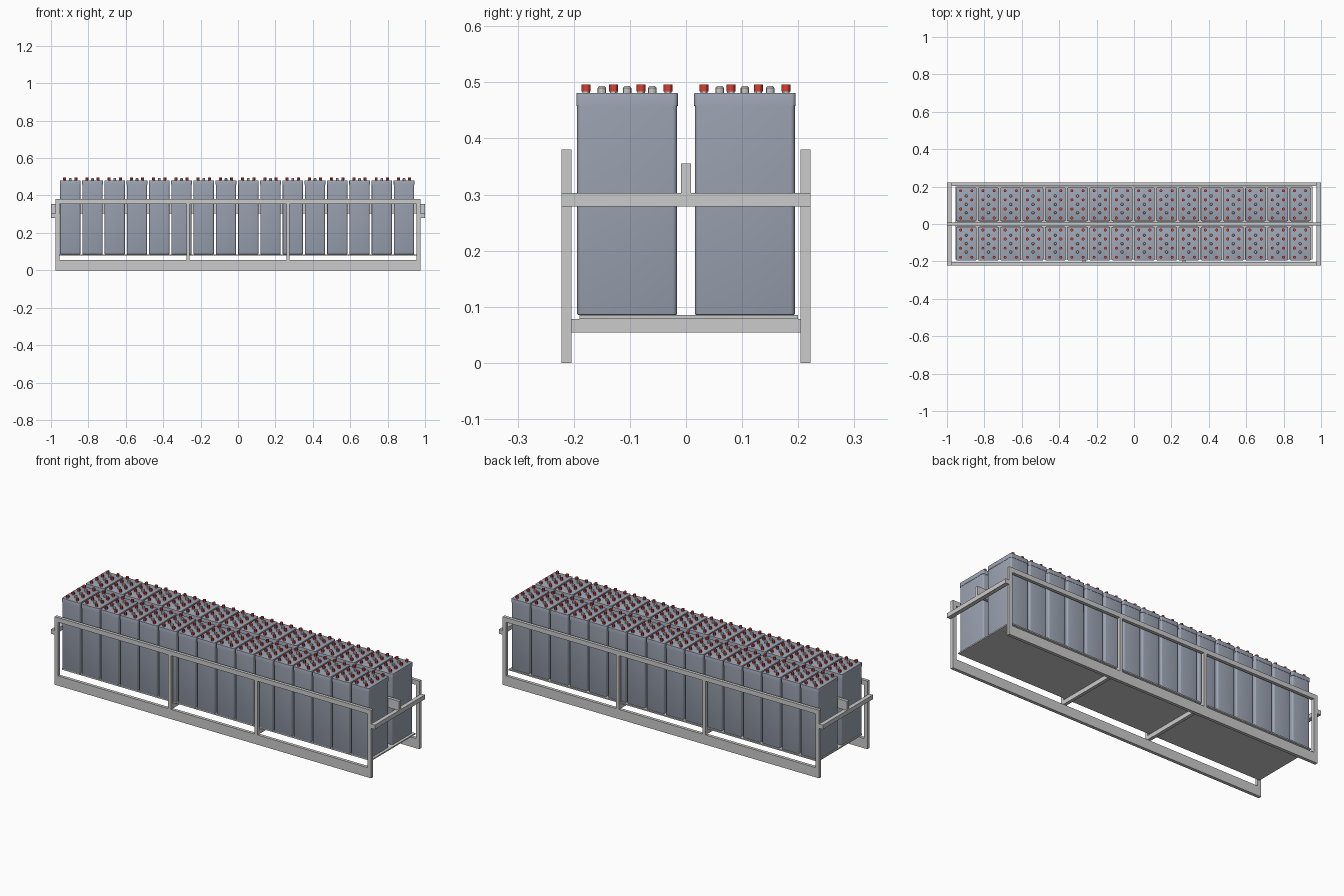
import bpy, bmesh, math
from mathutils import Matrix, Vector

if "Cube" in bpy.data.objects:
    bpy.data.objects.remove(bpy.data.objects["Cube"])

COUNT, PITCH = 16, 0.119           # cells per row and their spacing
X0, Y0 = -0.897, -0.105            # centre of the first cell


def material(name, rgb):
    m = bpy.data.materials.new(name)
    m.diffuse_color = (*rgb, 1)
    m.use_nodes = True
    m.node_tree.nodes["Principled BSDF"].inputs["Base Color"].default_value = m.diffuse_color
    return m


BLUE = material("case_blue_grey", (0.34, 0.38, 0.46))
RED = material("terminal_red", (0.70, 0.05, 0.03))


def finish(bm, name, mat=None):
    """Turn a bmesh into an object, smooth with sharp edges kept."""
    bmesh.ops.recalc_face_normals(bm, faces=bm.faces)
    for f in bm.faces:
        f.smooth = True
    for e in bm.edges:
        e.smooth = e.is_manifold and e.calc_face_angle(0) < math.radians(30)
    me = bpy.data.meshes.new(name)
    bm.to_mesh(me)
    bm.free()
    ob = bpy.data.objects.new(name, me)
    bpy.context.collection.objects.link(ob)
    if mat:
        me.materials.append(mat)
    return ob


def add_box(bm, x, y, z):
    """Add a box given (min, max) on each axis."""
    lo, hi = Vector((x[0], y[0], z[0])), Vector((x[1], y[1], z[1]))
    m = Matrix.Translation((lo + hi) / 2) @ Matrix.Diagonal((*(hi - lo), 1))
    bmesh.ops.create_cube(bm, size=1, matrix=m)


def box(name, x, y, z):
    bm = bmesh.new()
    add_box(bm, x, y, z)
    return finish(bm, name)


def rounded_box(name, w, d, z, radius, soft, soft_z):
    """Box at the first cell: round upright edges, soften the rim at soft_z."""
    bm = bmesh.new()
    add_box(bm, (X0 - w / 2, X0 + w / 2), (Y0 - d / 2, Y0 + d / 2), z)
    up = [e for e in bm.edges if abs(e.verts[0].co.z - e.verts[1].co.z) > 1e-4]
    bmesh.ops.bevel(bm, geom=up, offset=radius, segments=4, profile=0.5, affect='EDGES')
    rim = [e for e in bm.edges if all(abs(v.co.z - soft_z) < 1e-5 for v in e.verts)]
    bmesh.ops.bevel(bm, geom=rim, offset=soft, segments=2, profile=0.5, affect='EDGES')
    return finish(bm, name, BLUE)


def add_cylinder(bm, x, y, z0, z1, r_low, r_top=None):
    bmesh.ops.create_cone(bm, cap_ends=True, segments=12, radius1=r_low,
                          radius2=r_top or r_low, depth=z1 - z0,
                          matrix=Matrix.Translation((x, y, (z0 + z1) / 2)))


def mirror(ob, axes):
    m = ob.modifiers.new("mirror", 'MIRROR')
    m.use_axis = axes


def repeat(ob):
    """Row of cells, then a second row mirrored across the centre."""
    a = ob.modifiers.new("row", 'ARRAY')
    a.count = COUNT
    a.use_relative_offset = False
    a.use_constant_offset = True
    a.constant_offset_displace = (PITCH, 0, 0)
    mirror(ob, (False, True, False))


# battery cells: case and lid
repeat(rounded_box("cell_case", 0.108, 0.178, (0.085, 0.458), 0.008, 0.003, 0.085))
repeat(rounded_box("cell_lid", 0.111, 0.181, (0.458, 0.481), 0.008, 0.0015, 0.481))

# terminals: two columns of four per cell, on short grey collars
caps, collars = bmesh.new(), bmesh.new()
for dx in (-0.03, 0.03):
    for y in (-0.178, -0.129, -0.080, -0.032):
        add_cylinder(collars, X0 + dx, y, 0.480, 0.4835, 0.0065)
        add_cylinder(caps, X0 + dx, y, 0.4835, 0.496, 0.0078)
repeat(finish(caps, "terminal_caps", RED))
repeat(finish(collars, "terminal_collars"))

# vent plugs: three down the middle of each cell, with chamfered tops
plugs = bmesh.new()
for y in (-0.150, -0.105, -0.060):
    add_cylinder(plugs, X0, y, 0.480, 0.490, 0.0075)
    add_cylinder(plugs, X0, y, 0.490, 0.493, 0.0075, 0.005)
repeat(finish(plugs, "vent_plugs"))

# rack side frames
SIDE = (-0.2215, -0.204)
for name, x, z in (("bottom_beam", (-0.977, 0.977), (0, 0.054)),
                   ("top_rail", (-0.977, 0.977), (0.354, 0.380))):
    mirror(box(name, x, SIDE, z), (False, True, False))
for name, x in (("corner_post", (-0.977, -0.955)), ("middle_post", (-0.276, -0.258))):
    mirror(box(name, x, SIDE, (0.054, 0.354)), (True, True, False))

# floor tray and its cross beams
box("tray", (-0.955, 0.955), (-0.19, 0.2), (0.078, 0.085))
mirror(box("cross_beam", (-0.276, -0.258), (-0.204, 0.204), (0.054, 0.078)),
       (True, False, False))

# end bars and the centre rail resting on them
mirror(box("end_bar", (-1.0, -0.977), (-0.2215, 0.2215), (0.279, 0.303)),
       (True, False, False))
box("centre_rail", (-1.0, 1.0), (-0.009, 0.009), (0.303, 0.355))
